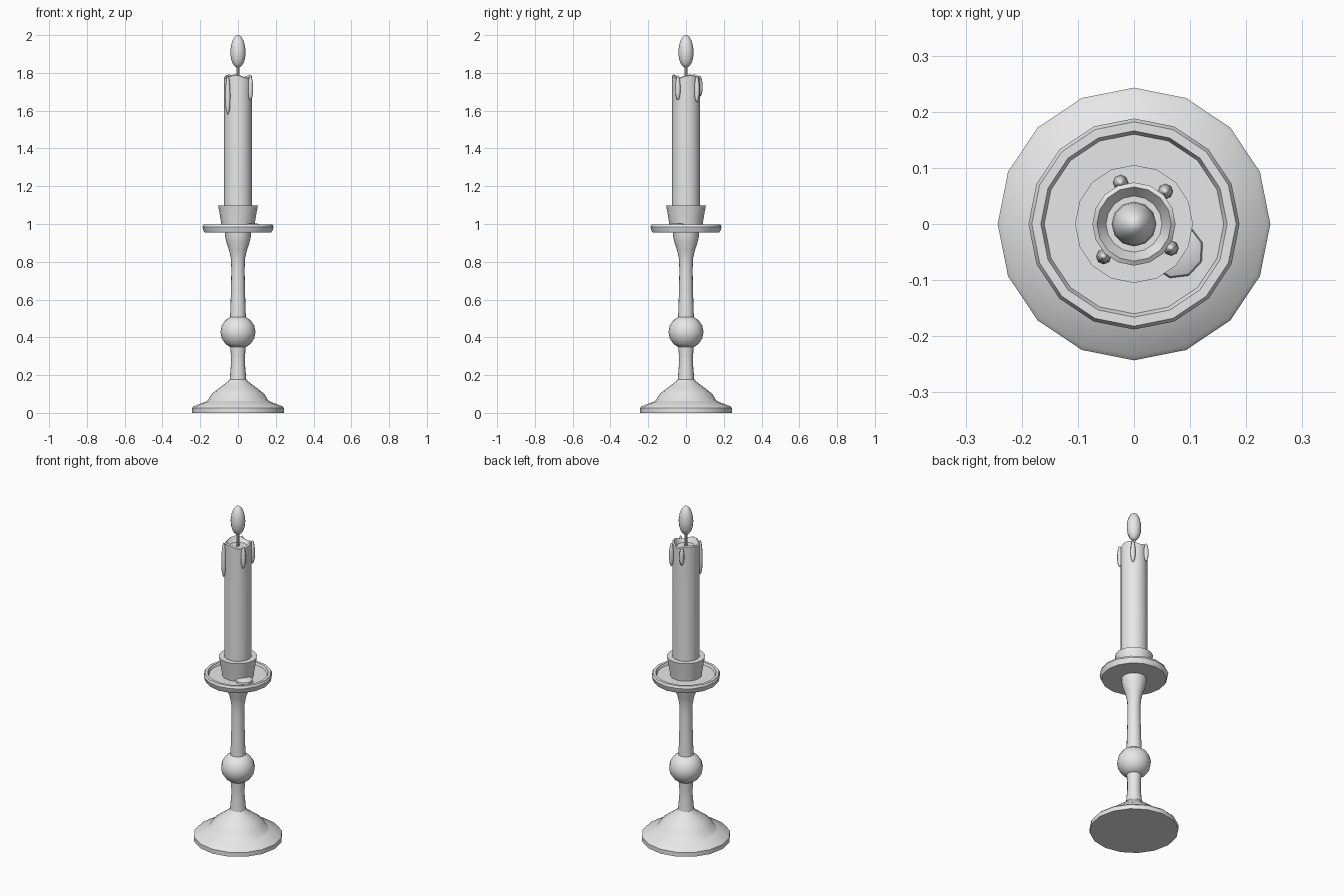
import bpy
import bmesh
import math
from math import sin, cos, pi, radians

old = bpy.data.objects.get("Cube")
if old:
    bpy.data.objects.remove(old)

grey = bpy.data.materials.new("plain_grey")
grey.use_nodes = True
grey.diffuse_color = (0.8, 0.8, 0.8, 1)
grey.node_tree.nodes["Principled BSDF"].inputs["Base Color"].default_value = (0.8, 0.8, 0.8, 1)


def finish(name, bm, angle=35):
    """Turn a bmesh into a shaded, coloured object."""
    bmesh.ops.recalc_face_normals(bm, faces=bm.faces)
    mesh = bpy.data.meshes.new(name)
    bm.to_mesh(mesh)
    bm.free()
    mesh.materials.append(grey)
    obj = bpy.data.objects.new(name, mesh)
    bpy.context.collection.objects.link(obj)
    bpy.ops.object.select_all(action='DESELECT')
    obj.select_set(True)
    bpy.context.view_layer.objects.active = obj
    bpy.ops.object.shade_smooth_by_angle(angle=radians(angle))
    return obj


def lathe(name, profile, sides=16, wobble=None, angle=35):
    """Spin (radius, height) points round the z axis and cap both ends."""
    bm = bmesh.new()
    rings = []
    for i, (r, z) in enumerate(profile):
        ring = []
        for k in range(sides):
            a = 2 * pi * k / sides
            dz = wobble(i, a) if wobble else 0
            ring.append(bm.verts.new((r * cos(a), r * sin(a), z + dz)))
        rings.append(ring)
    for low, high in zip(rings, rings[1:]):
        for k in range(sides):
            n = (k + 1) % sides
            bm.faces.new((low[k], low[n], high[n], high[k]))
    bm.faces.new(rings[0])
    bm.faces.new(rings[-1])
    return finish(name, bm, angle)


def ellipsoid(name, centre, size, taper=0.0, u=10, v=10):
    """Stretched sphere; taper narrows its upper half."""
    bm = bmesh.new()
    bmesh.ops.create_uvsphere(bm, u_segments=u, v_segments=v, radius=1)
    for vert in bm.verts:
        x, y, z = vert.co
        f = 1 - taper * z
        vert.co = (centre[0] + x * f * size[0],
                   centre[1] + y * f * size[1],
                   centre[2] + z * size[2])
    return finish(name, bm, 60)


# Turned holder: foot, stem and knob
lathe("foot", [(0.243, 0), (0.243, 0.026), (0.235, 0.035), (0.175, 0.058),
               (0.16, 0.066), (0.14, 0.10), (0.105, 0.128), (0.075, 0.15),
               (0.05, 0.17), (0.044, 0.178)])
lathe("lower_stem", [(0.045, 0.165), (0.037, 0.26), (0.037, 0.30), (0.042, 0.36)])
knob = [(0.093 * cos(t), 0.428 + 0.09 * sin(t))
        for t in [radians(-66 + 22 * i) for i in range(7)]]
lathe("knob", knob)
lathe("upper_stem", [(0.042, 0.50), (0.038, 0.62), (0.035, 0.76), (0.038, 0.82),
                     (0.047, 0.86), (0.062, 0.905), (0.068, 0.935), (0.07, 0.96)])

# Drip dish with a raised rim, and the candle cup
lathe("drip_dish", [(0.178, 0.955), (0.183, 0.965), (0.188, 0.985), (0.182, 0.998),
                    (0.166, 0.998), (0.16, 0.984)], angle=25)
lathe("candle_cup", [(0.086, 0.982), (0.093, 1.03), (0.105, 1.098), (0.075, 1.098)])

# Candle with an uneven melted rim
lathe("candle", [(0.074, 1.05), (0.074, 1.778), (0.066, 1.783), (0.05, 1.757)],
      wobble=lambda i, a: 0.009 * sin(3 * a + 0.6) if i in (1, 2) else 0)
lathe("wick", [(0.007, 1.75), (0.007, 1.85)], sides=8)
ellipsoid("flame", (0, 0, 1.914), (0.04, 0.04, 0.086), taper=0.06, u=12, v=12)

# Wax drips: x, y, bottom, top
drips = [(-0.054, -0.058, 1.58, 1.788), (0.066, -0.043, 1.655, 1.788),
         (0.056, 0.058, 1.645, 1.786), (-0.024, 0.074, 1.675, 1.786)]
for number, (x, y, low, high) in enumerate(drips, 1):
    ellipsoid("wax_drip_%d" % number, (x, y, (low + high) / 2),
              (0.014, 0.014, (high - low) / 2), taper=0.12, u=8, v=8)

# Hardened wax puddle on the dish
puddle = lathe("wax_puddle", [(0.05, 0.982), (0.047, 0.995), (0.03, 1.003)], sides=9)
puddle.location = (0.075, -0.048, 0)
puddle.rotation_euler.z = 0.3
